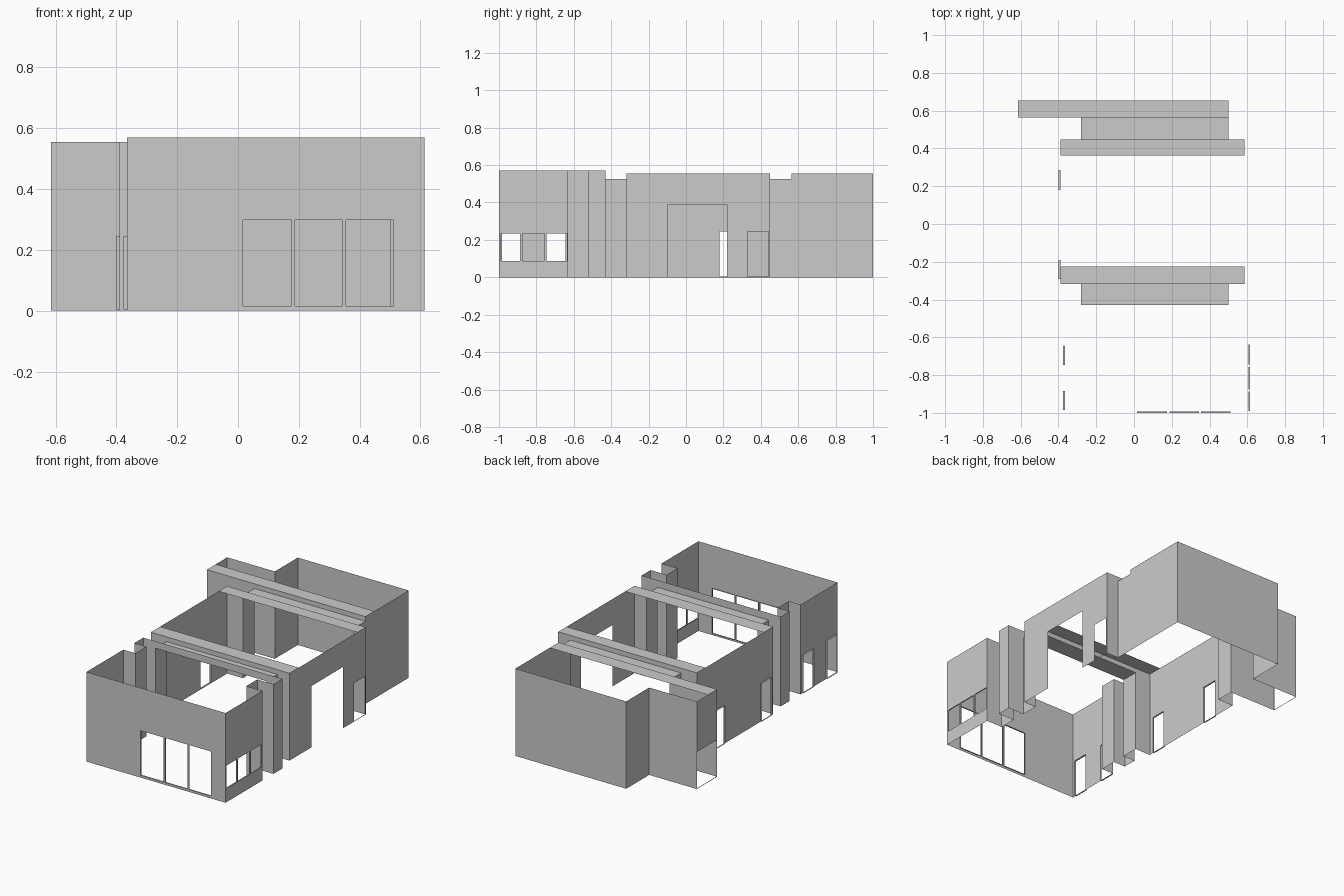
import bpy, bmesh
from mathutils import Vector

if "Cube" in bpy.data.objects:
    bpy.data.objects.remove(bpy.data.objects["Cube"])

H_FRONT, H_MAIN, H_PASS = 0.57, 0.555, 0.525


def finish(name, bm):
    bmesh.ops.remove_doubles(bm, verts=bm.verts, dist=0.0005)
    mesh = bpy.data.meshes.new(name)
    bm.to_mesh(mesh)
    bm.free()
    ob = bpy.data.objects.new(name, mesh)
    bpy.context.collection.objects.link(ob)
    return ob


def quad(bm, pts):
    bm.faces.new([bm.verts.new(p) for p in pts])


def wall_segment(bm, a, b, h, openings):
    """Thin axis-aligned wall; opening = (from, to, z0, z1, reveal depth, inward positive)."""
    ax = 0 if abs(b[0] - a[0]) > abs(b[1] - a[1]) else 1
    d = Vector((b[0] - a[0], b[1] - a[1], 0)).normalized()
    inward = Vector((d.y, -d.x, 0))

    def pt(u, z):
        return Vector((u, a[1], z)) if ax == 0 else Vector((a[0], u, z))

    us = sorted({a[ax], b[ax], *[v for o in openings for v in o[:2]]})
    zs = sorted({0.0, h, *[v for o in openings for v in o[2:4]]})
    flip = b[ax] < a[ax]
    for u0, u1 in zip(us, us[1:]):
        for z0, z1 in zip(zs, zs[1:]):
            um, zm = (u0 + u1) / 2, (z0 + z1) / 2
            if any(o[0] < um < o[1] and o[2] < zm < o[3] for o in openings):
                continue
            p = [pt(u0, z0), pt(u0, z1), pt(u1, z1), pt(u1, z0)]
            quad(bm, p if not flip else [p[3], p[2], p[1], p[0]])
    # reveals around the openings
    for u0, u1, z0, z1, depth in openings:
        if depth:
            c = [pt(u0, z0), pt(u0, z1), pt(u1, z1), pt(u1, z0)]
            off = inward * depth
            for i in range(4):
                p, q = c[i], c[(i + 1) % 4]
                quad(bm, [p, q, q + off, p + off])


def room(name, path, h, openings):
    """Closed clockwise wall outline with openings listed by segment number."""
    bm = bmesh.new()
    for i, a in enumerate(path):
        wall_segment(bm, a, path[(i + 1) % len(path)], h, openings.get(i, []))
    return finish(name, bm)


def ceiling_strip(name, x0, x1, y0, y1, z):
    bm = bmesh.new()
    quad(bm, [(x0, y0, z), (x0, y1, z), (x1, y1, z), (x1, y0, z)])
    return finish(name, bm)


L, R = -0.28, 0.5            # passage sides
FL, FR = -0.365, 0.613       # front room sides
ML, MR = -0.39, 0.585        # middle room sides
Y1, Y2, Y3, Y4 = -0.43, -0.318, 0.448, 0.565
SILL, DOOR = 0.004, 0.245
passage = [(L, R, 0.0, H_PASS, 0)]

# front room with piers, windows and two doors
side_windows = [(a, b, 0.088, 0.233, 0.007)
                for a, b in ((-0.99, -0.888), (-0.875, -0.757), (-0.745, -0.637))]
front_windows = [(a, b, 0.015, 0.298, 0.008)
                 for a, b in ((0.016, 0.176), (0.187, 0.344), (0.355, 0.512))]
front_doors = [(a, b, SILL, DOOR, -0.011) for a, b in ((-0.985, -0.885), (-0.747, -0.645))]
room("front_room_walls",
     [(R, Y1), (FR, Y1), (FR, -0.52), (R, -0.52), (R, -0.63), (FR, -0.63),
      (FR, -1), (FL, -1), (FL, -0.63), (L, -0.63), (L, -0.52), (FL, -0.52),
      (FL, Y1), (L, Y1)],
     H_FRONT, {5: side_windows, 6: front_windows, 7: front_doors, 13: passage})

# middle room with a wide opening and doors
mid_doors = [(a, b, SILL, DOOR, -0.01) for a, b in ((-0.29, -0.19), (0.18, 0.285))]
room("middle_room_walls",
     [(L, Y3), (R, Y3), (MR, Y3), (MR, Y2), (R, Y2), (L, Y2), (ML, Y2), (ML, Y3)],
     H_MAIN, {1: [], 0: passage, 4: passage, 6: mid_doors,
              2: [(-0.098, 0.22, 0.0, 0.39, 0), (0.33, 0.44, SILL, DOOR, 0)]})

# back room with a side alcove
room("back_room_walls",
     [(L, 1), (R, 1), (R, Y4), (L, Y4), (-0.615, Y4), (-0.615, 0.77), (L, 0.77)],
     H_MAIN, {2: passage, 4: [(Y4 + 0.004, 0.766, SILL, 0.235, 0)]})

# passages between the rooms
for name, y0, y1 in (("front_passage", Y1, Y2), ("back_passage", Y3, Y4)):
    ceiling_strip(name + "_ceiling", L, R, y0, y1, H_PASS)
    bm = bmesh.new()
    wall_segment(bm, (R, y1), (R, y0), H_PASS, [])
    wall_segment(bm, (L, y0), (L, y1), H_PASS, [])
    finish(name + "_sides", bm)

# ceiling strips along the room ends
ceiling_strip("middle_front_ceiling_strip", ML, MR, Y2, -0.225, H_MAIN)
ceiling_strip("middle_back_ceiling_strip", ML, MR, 0.363, Y3, H_MAIN)
ceiling_strip("back_ceiling_strip", -0.615, R, Y4, 0.655, H_MAIN)
